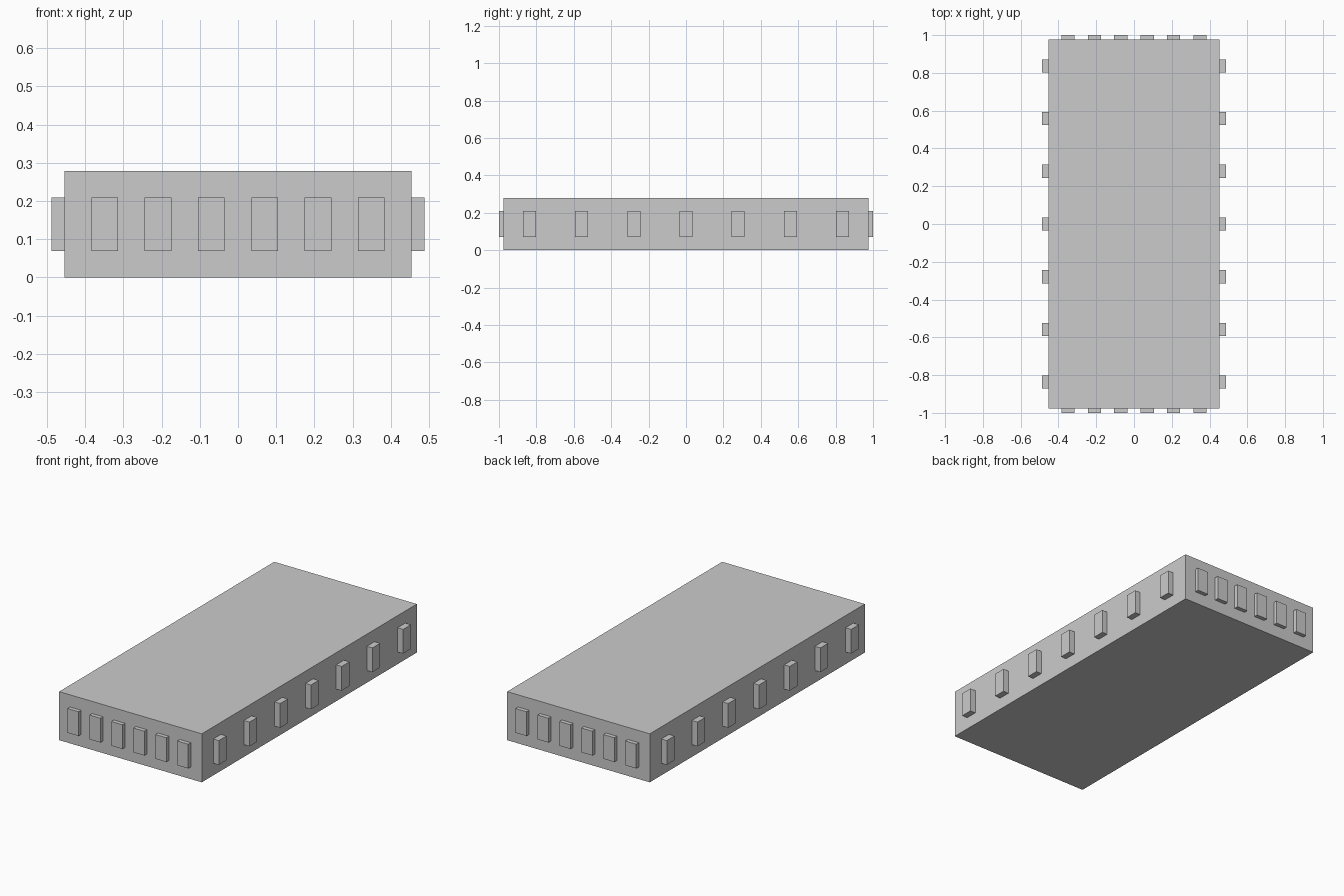
import bpy

if "Cube" in bpy.data.objects:
    bpy.data.objects.remove(bpy.data.objects["Cube"])

U = 3 / 43  # modular unit: overall length of 28 2/3 units equals 2


def box(name, lo, hi):
    """Axis-aligned box between two corners given in modular units."""
    bpy.ops.mesh.primitive_cube_add(
        size=1, location=[(a + b) / 2 * U for a, b in zip(lo, hi)])
    ob = bpy.context.object
    ob.name = name
    ob.scale = [(b - a) * U for a, b in zip(lo, hi)]
    bpy.ops.object.transform_apply(location=False, rotation=False, scale=True)
    return ob


HX, HY, H = 6.5, 14, 4          # body half width, half length, height
SIDE_OUT, END_OUT = 0.5, 1 / 3  # how far the blocks stand out

# main slab
box("body", (-HX, -HY, 0), (HX, HY, H))

for s, side, end in ((-1, "left", "front"), (1, "right", "back")):
    # seven blocks along each long side
    for i in range(7):
        y = (i - 3) * 4
        x0, x1 = sorted((s * HX, s * (HX + SIDE_OUT)))
        box(f"{side}_block_{i + 1}", (x0, y - 0.5, 1), (x1, y + 0.5, 3))
    # six shallow blocks along each short end
    for i in range(6):
        x = (i - 2.5) * 2
        y0, y1 = sorted((s * HY, s * (HY + END_OUT)))
        box(f"{end}_block_{i + 1}", (x - 0.5, y0, 1), (x + 0.5, y1, 3))
